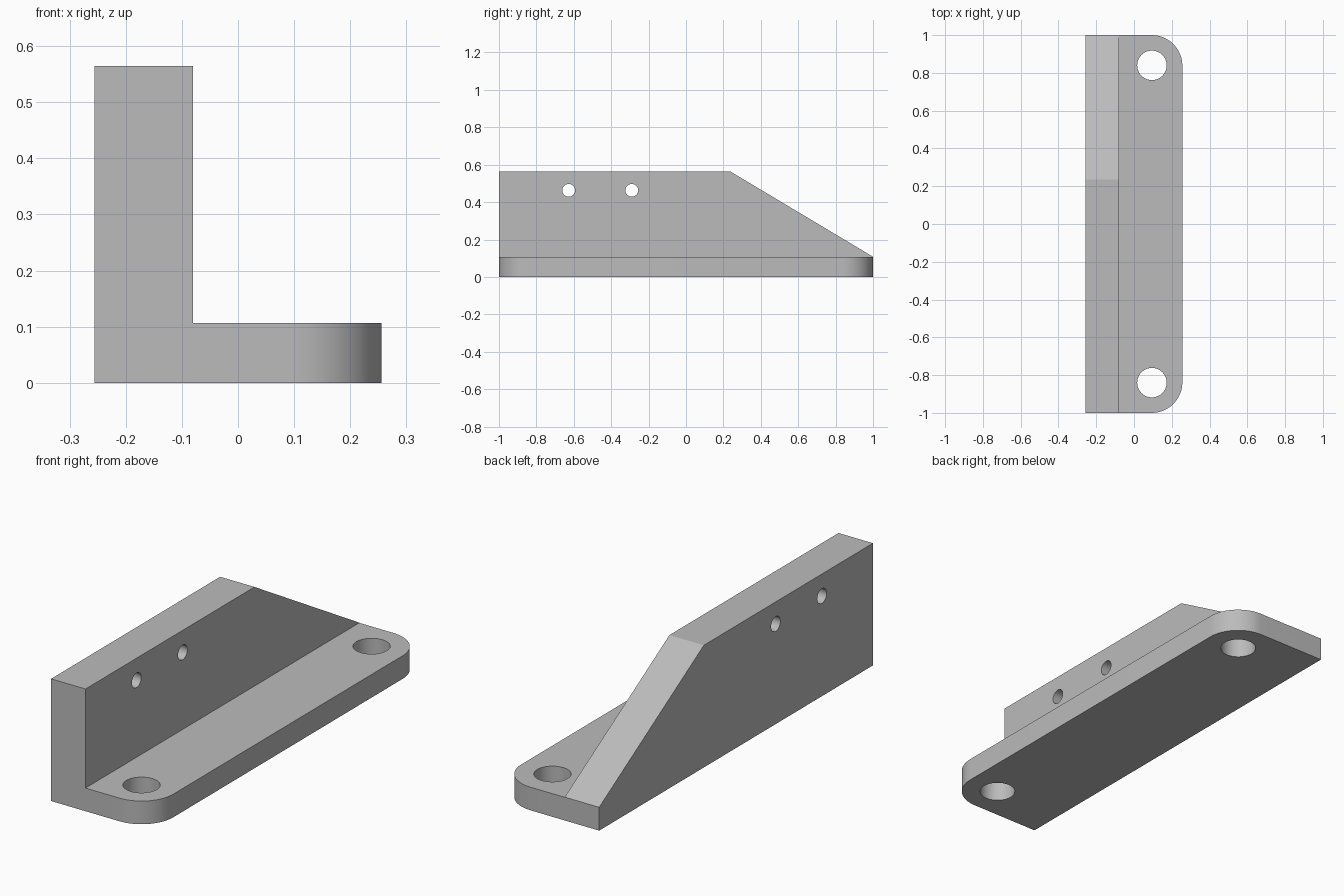
import bpy, bmesh
from mathutils import Matrix, Vector
from math import radians

cube = bpy.data.objects.get("Cube")
if cube:
    bpy.data.objects.remove(cube, do_unlink=True)

HALF_W, WALL_X = 0.256, -0.08        # half width, inner face of the wall
BASE_H, TOP_H = 0.107, 0.565         # plate thickness, wall height
SLOPE_Y, CORNER_R = 0.235, 0.162

grey = bpy.data.materials.new("plain grey")
grey.use_nodes = True
colour = (0.5, 0.5, 0.5, 1)
grey.diffuse_color = colour
grey.node_tree.nodes["Principled BSDF"].inputs["Base Color"].default_value = colour


def add_object(name, bm):
    bmesh.ops.recalc_face_normals(bm, faces=bm.faces)
    mesh = bpy.data.meshes.new(name)
    bm.to_mesh(mesh)
    bm.free()
    mesh.materials.append(grey)
    obj = bpy.data.objects.new(name, mesh)
    bpy.context.collection.objects.link(obj)
    return obj


# L-shaped body extruded from front to back
bm = bmesh.new()
profile = [(-HALF_W, 0), (HALF_W, 0), (HALF_W, BASE_H),
           (WALL_X, BASE_H), (WALL_X, TOP_H), (-HALF_W, TOP_H)]
face = bm.faces.new([bm.verts.new((x, -1, z)) for x, z in profile])
extruded = bmesh.ops.extrude_face_region(bm, geom=[face])["geom"]
bmesh.ops.translate(bm, vec=(0, 2, 0),
                    verts=[v for v in extruded if isinstance(v, bmesh.types.BMVert)])
bmesh.ops.recalc_face_normals(bm, faces=bm.faces)

# Rounded plate corners
corners = [e for e in bm.edges
           if all(v.co.x > HALF_W - 0.001 for v in e.verts)
           and abs(e.verts[0].co.y - e.verts[1].co.y) < 0.001]
bmesh.ops.bevel(bm, geom=corners, offset=CORNER_R, segments=16,
                profile=0.5, affect='EDGES')

# Sloping back end of the wall
run, drop = 1 - SLOPE_Y, TOP_H - BASE_H - 0.001
bmesh.ops.bisect_plane(bm, geom=bm.verts[:] + bm.edges[:] + bm.faces[:],
                       plane_co=(0, SLOPE_Y, TOP_H),
                       plane_no=Vector((0, drop, run)).normalized(),
                       clear_outer=True)
bmesh.ops.holes_fill(bm, edges=[e for e in bm.edges if e.is_boundary])
bracket = add_object("angle_bracket", bm)


def drill(name, position, radius, depth, matrix=Matrix()):
    bm = bmesh.new()
    bmesh.ops.create_cone(bm, cap_ends=True, segments=48, radius1=radius,
                          radius2=radius, depth=depth,
                          matrix=Matrix.Translation(position) @ matrix)
    cutter = add_object(name, bm)
    cutter.hide_render = True
    cutter.hide_set(True)
    cut = bracket.modifiers.new(name, 'BOOLEAN')
    cut.operation, cut.solver, cut.object = 'DIFFERENCE', 'EXACT', cutter
    return cutter


# Mounting holes through the plate, pin holes through the wall
cutters = [drill("mounting_hole_cutter", (0.095, y, BASE_H / 2), 0.078, 0.3)
           for y in (-0.84, 0.84)]
sideways = Matrix.Rotation(radians(90), 4, 'Y')
cutters += [drill("pin_hole_cutter", (-0.168, y, 0.463), 0.034, 0.4, sideways)
            for y in (-0.627, -0.29)]

# Apply the cuts and remove the helpers
bpy.context.view_layer.update()
evaluated = bracket.evaluated_get(bpy.context.evaluated_depsgraph_get())
finished = bpy.data.meshes.new_from_object(evaluated)
bracket.modifiers.clear()
bracket.data = finished
for cutter in cutters:
    bpy.data.objects.remove(cutter, do_unlink=True)

bpy.ops.object.select_all(action='DESELECT')
bracket.select_set(True)
bpy.context.view_layer.objects.active = bracket
bpy.ops.object.shade_smooth_by_angle(angle=radians(30))
